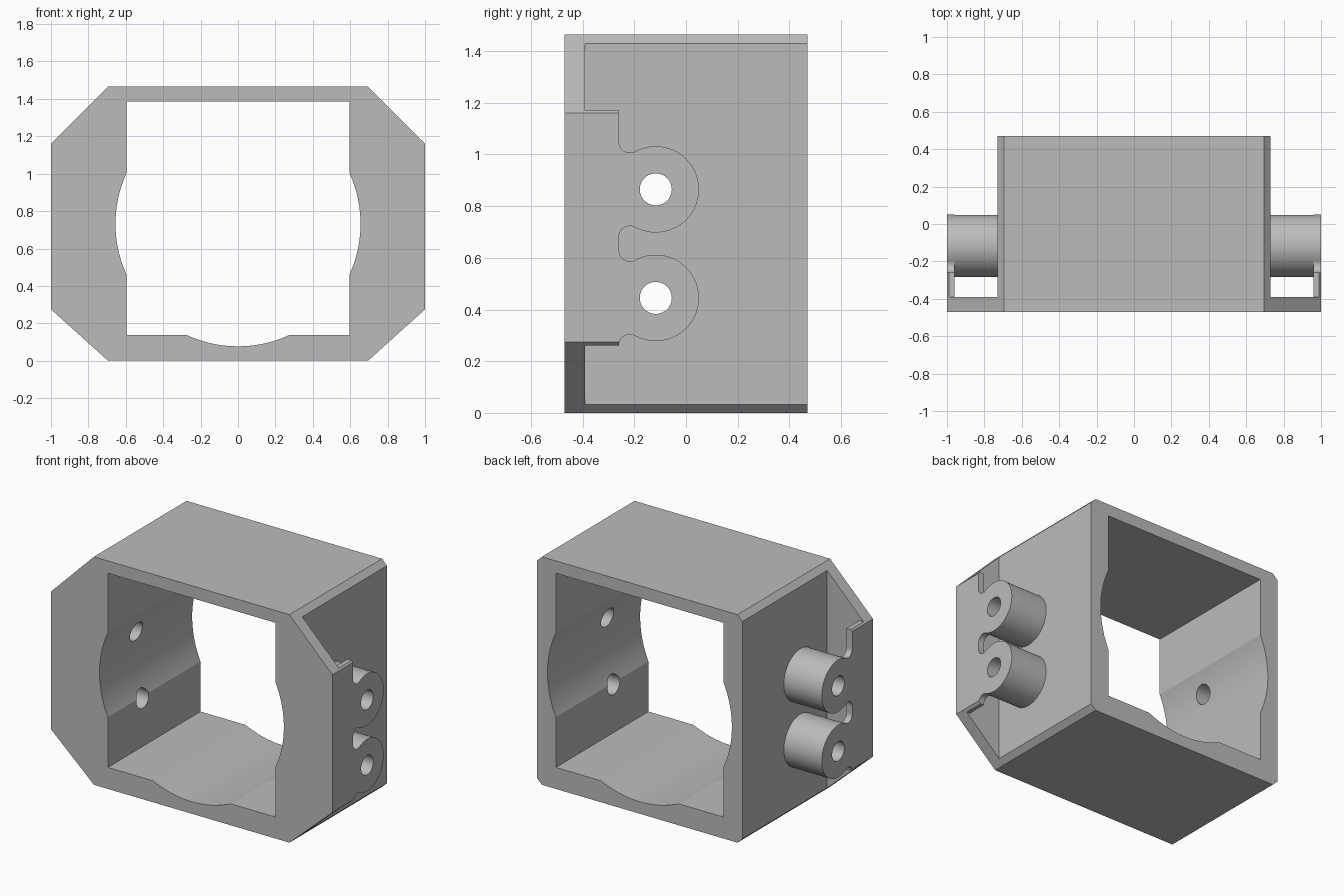
import bpy
import bmesh
from math import cos, sin, radians, hypot, sqrt, atan2, degrees
from mathutils import Vector

default = bpy.data.objects.get("Cube")
if default:
    bpy.data.objects.remove(default)

grey = bpy.data.materials.new("plain grey")
grey.use_nodes = True
colour = (0.5, 0.5, 0.5, 1)
grey.diffuse_color = colour
grey.node_tree.nodes["Principled BSDF"].inputs["Base Color"].default_value = colour

# Overall sizes
HEIGHT, FRONT, BACK = 1.465, -0.47, 0.47
BOSS_Y, BOSS_Z, BOSS_R = -0.117, (0.445, 0.865), 0.167
EDGE_Y, FILLET_R = -0.26, 0.043


def prism(name, profile, start, end, axis):
    """Extrude a 2D profile, (x, z) along y or (y, z) along x."""
    def place(p, t):
        return (p[0], t, p[1]) if axis == "y" else (t, p[0], p[1])
    bm = bmesh.new()
    face = bm.faces.new([bm.verts.new(place(p, start)) for p in profile])
    grown = bmesh.ops.extrude_face_region(bm, geom=[face])["geom"]
    shift = Vector(place((0, 0), end - start))
    bmesh.ops.translate(bm, vec=shift,
                        verts=[v for v in grown if isinstance(v, bmesh.types.BMVert)])
    bmesh.ops.recalc_face_normals(bm, faces=bm.faces)
    mesh = bpy.data.meshes.new(name)
    bm.to_mesh(mesh)
    bm.free()
    mesh.materials.append(grey)
    obj = bpy.data.objects.new(name, mesh)
    bpy.context.collection.objects.link(obj)
    return obj


def arc(cx, cz, r, a0, a1, n):
    angles = [radians(a0 + (a1 - a0) * i / n) for i in range(n + 1)]
    return [(cx + r * cos(a), cz + r * sin(a)) for a in angles]


def circle(cx, cz, r, n):
    return arc(cx, cz, r, 0, 360, n)[:-1]


def octagon(half, low, high):
    right = [(0.695, 0), (half, low), (half, high), (0.695, HEIGHT)]
    return right + [(-x, z) for x, z in reversed(right)]


def rectangle(half, low, high):
    return [(-half, low), (half, low), (half, high), (-half, high)]


def combine(target, tool, operation):
    mod = target.modifiers.new("combine", "BOOLEAN")
    mod.operation, mod.solver, mod.object = operation, "EXACT", tool
    bpy.context.view_layer.objects.active = target
    bpy.ops.object.modifier_apply(modifier=mod.name)
    bpy.data.objects.remove(tool)


def plate_profile():
    """Side plate outline that flows into both bosses through round fillets."""
    fillet_y = EDGE_Y + FILLET_R
    dy = BOSS_Y - fillet_y
    dz = sqrt((BOSS_R + FILLET_R) ** 2 - dy ** 2)
    lean = degrees(atan2(dz, dy))
    points = [(-0.43, BOSS_Z[0] - dz)]
    for z in BOSS_Z:
        points += arc(fillet_y, z - dz, FILLET_R, 180, lean, 10)
        points += arc(BOSS_Y, z, BOSS_R, lean - 180, 180 - lean, 48)[1:-1]
        points += arc(fillet_y, z + dz, FILLET_R, -lean, -180, 10)
    return points + [(EDGE_Y, 1.17), (-0.43, 1.17)]


# Front flange and chamfered body
housing = prism("mounting_housing", octagon(1, 0.275, 1.16), FRONT, -0.39, "y")
combine(housing, prism("body", octagon(0.73, 0.033, 1.43), -0.43, BACK, "y"), "UNION")

# Side plates and screw bosses
for side in (1, -1):
    plate = prism("side_plate", plate_profile(), side * 0.96, side, "x")
    combine(plate, prism("trim", octagon(1, 0.275, 1.16), -0.8, 0.8, "y"), "INTERSECT")
    combine(housing, plate, "UNION")
    for z in BOSS_Z:
        boss = prism("boss", circle(BOSS_Y, z, BOSS_R - 0.0007, 64),
                     side * 0.7, side * 0.98, "x")
        combine(housing, boss, "UNION")

# Central opening: square window widened by a round bore
combine(housing, prism("window", rectangle(0.596, 0.138, 1.386), -0.8, 0.8, "y"), "DIFFERENCE")
combine(housing, prism("bore", circle(0, 0.732, 0.655, 128), -0.8, 0.8, "y"), "DIFFERENCE")

# Screw holes through both sides
for z in BOSS_Z:
    combine(housing, prism("hole", circle(BOSS_Y, z, 0.062, 40), -1.2, 1.2, "x"), "DIFFERENCE")

bpy.ops.object.select_all(action="DESELECT")
housing.select_set(True)
bpy.context.view_layer.objects.active = housing
bpy.ops.object.shade_smooth_by_angle(angle=radians(20))
